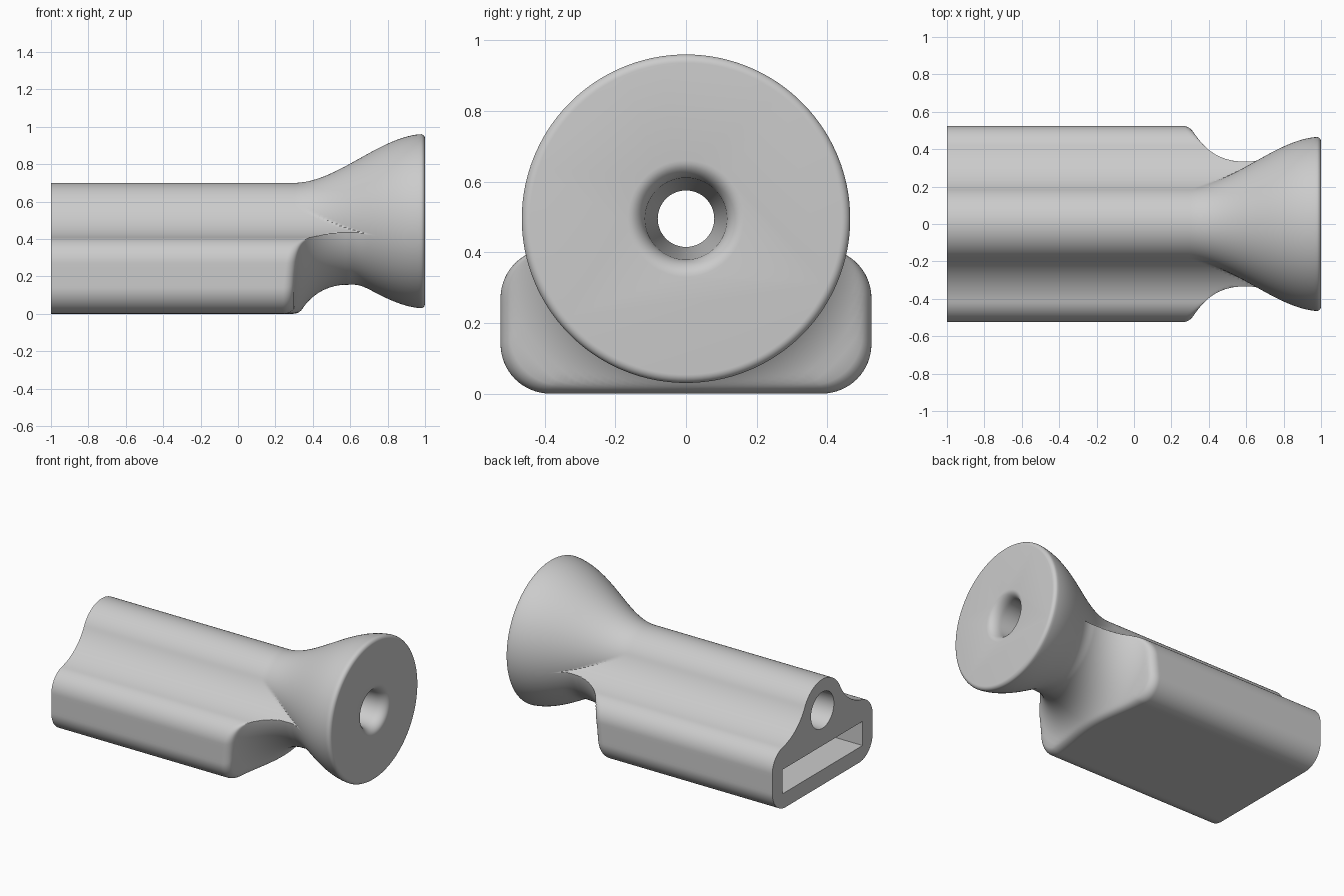
import bpy, bmesh, math
from mathutils import Vector

if "Cube" in bpy.data.objects:
    bpy.data.objects.remove(bpy.data.objects["Cube"])

AXIS_Z = 0.495        # height of the bore and horn axis
TUBE_R = 0.205        # round tube along the top
CORNER_R = 0.14       # rounded corners of the lower box
HALF_W = 0.525
BLEND_R = 0.34        # hollow blend between tube and box
GROOVE_X, GROOVE_C, GROOVE_R = 0.58, 0.62, 0.28
EDGE_R = 0.06         # rounding where the groove meets the box
RIM_R = 0.025

grey = bpy.data.materials.new("plain_grey")
grey.use_nodes = True
colour = (0.6, 0.6, 0.6, 1)
grey.diffuse_color = colour
grey.node_tree.nodes["Principled BSDF"].inputs["Base Color"].default_value = colour


def arc(centre, radius, start, end, count):
    """Points along an arc, end point left out."""
    return [centre + radius * Vector((math.cos(a), math.sin(a)))
            for a in (start + (end - start) * i / count for i in range(count))]


def line(a, b, count):
    return [a.lerp(b, i / count) for i in range(count)]


def angle_to(a, b):
    return math.atan2(b.y - a.y, b.x - a.x)


def half_profile():
    """Right half of the cross-section (y, z), from the top down to the bottom."""
    tube = Vector((0, AXIS_Z))
    corner = Vector((HALF_W - CORNER_R, 0.27))
    low = Vector((HALF_W - CORNER_R, CORNER_R))
    # centre of the hollow blend, tangent to the tube and the upper corner
    span = corner - tube
    d, r1, r2 = span.length, TUBE_R + BLEND_R, CORNER_R + BLEND_R
    along = (r1 * r1 - r2 * r2 + d * d) / (2 * d)
    u = span / d
    blend = tube + u * along + Vector((-u.y, u.x)) * math.sqrt(r1 * r1 - along * along)
    pts = arc(tube, TUBE_R, math.pi / 2, angle_to(tube, blend), 22)
    pts += arc(blend, BLEND_R, angle_to(blend, tube) % math.tau,
               angle_to(blend, corner) % math.tau, 22)
    pts += arc(corner, CORNER_R, angle_to(corner, blend), 0, 16)
    pts += line(Vector((HALF_W, corner.y)), Vector((HALF_W, low.y)), 6)
    pts += arc(low, CORNER_R, 0, -math.pi / 2, 16)
    pts += line(Vector((low.x, 0)), Vector((0, 0)), 16)
    return pts + [Vector((0, 0))]


def smoothstep(t):
    t = min(max(t, 0), 1)
    return t * t * (3 - 2 * t)


def horn_radius(x):
    r = TUBE_R + (0.466 - TUBE_R) * smoothstep((x - 0.3) / 0.7)
    into_rim = x - (1 - RIM_R)
    if into_rim > 0:
        r -= RIM_R - math.sqrt(max(RIM_R ** 2 - into_rim ** 2, 0))
    return r


def body_radius(p, x):
    """Box and tube radius p, cut by the round groove with a rounded edge."""
    if p <= GROOVE_C - GROOVE_R:
        return min(p, horn_radius(x)) if x > 0.75 else p
    reach = GROOVE_R + EDGE_R
    edge_x = GROOVE_X - math.sqrt(reach ** 2 - (GROOVE_C - p + EDGE_R) ** 2)
    wall_x = GROOVE_X + (edge_x - GROOVE_X) * GROOVE_R / reach
    if x <= edge_x:
        return p
    if x < wall_x:
        return p - EDGE_R + math.sqrt(EDGE_R ** 2 - (x - edge_x) ** 2)
    groove = GROOVE_C - math.sqrt(max(GROOVE_R ** 2 - (x - GROOVE_X) ** 2, 0))
    t = smoothstep((x - GROOVE_X) / 0.17)
    return min(p, groove * (1 - t) + horn_radius(x) * t)


def skin(name, rings):
    """Closed solid through a list of rings of points."""
    bm = bmesh.new()
    loops = [[bm.verts.new(p) for p in ring] for ring in rings]
    n = len(loops[0])
    for a, b in zip(loops, loops[1:]):
        for i in range(n):
            j = (i + 1) % n
            bm.faces.new((a[i], a[j], b[j], b[i]))
    bm.faces.new(loops[0])
    bm.faces.new(loops[-1])
    bmesh.ops.recalc_face_normals(bm, faces=bm.faces)
    mesh = bpy.data.meshes.new(name)
    bm.to_mesh(mesh)
    bm.free()
    obj = bpy.data.objects.new(name, mesh)
    bpy.context.collection.objects.link(obj)
    mesh.materials.append(grey)
    return obj


# Outer shell: box and tube running into the flared horn
half = half_profile()
outline = half + [Vector((-p.x, p.y)) for p in reversed(half[1:-1])]
rays = [p - Vector((0, AXIS_Z)) for p in outline]
stations = [-1, -0.5, 0, 0.15]
stations += [0.2 + 0.006 * i for i in range(129)]
stations += [1 - RIM_R + RIM_R * math.sin(math.pi / 2 * i / 8) for i in range(1, 9)]
rings = []
for x in stations:
    ring = []
    for ray in rays:
        r = max(horn_radius(x), body_radius(ray.length, x))
        q = ray.normalized() * r
        ring.append((x, q.x, AXIS_Z + q.y))
    rings.append(ring)
body = skin("whistle_shaped_body", rings)
body.name = "horn_body"

# Bore cutter: tapered passage with a rounded mouth
bore = [(-1.1, 0.12), (-1, 0.12), (0.5, 0.08), (0.93, 0.115)]
bore += [(0.93 + 0.07 * math.sin(a), 0.165 - 0.05 * math.cos(a))
         for a in (math.pi / 2 * i / 8 for i in range(1, 9))]
bore.append((1.1, 0.165))
circle = [math.tau * i / 64 for i in range(64)]
bore_cutter = skin("bore_cutter", [
    [(x, r * math.cos(a), AXIS_Z + r * math.sin(a)) for a in circle] for x, r in bore])

# Slot cutter: flat rectangular pocket in the straight end
slot = [(-0.42, 0.1), (0.42, 0.1), (0.42, 0.26), (-0.42, 0.26)]
slot_cutter = skin("slot_cutter", [[(x, y, z) for y, z in slot] for x in (-1.1, 0.15)])

bpy.ops.object.select_all(action='DESELECT')
body.select_set(True)
bpy.context.view_layer.objects.active = body
for cutter in (bore_cutter, slot_cutter):
    cutter.hide_render = True
    mod = body.modifiers.new(cutter.name, 'BOOLEAN')
    mod.operation = 'DIFFERENCE'
    mod.solver = 'EXACT'
    mod.object = cutter
    bpy.ops.object.modifier_apply(modifier=mod.name)
    bpy.data.objects.remove(cutter)

bpy.ops.object.shade_smooth_by_angle(angle=math.radians(30))
